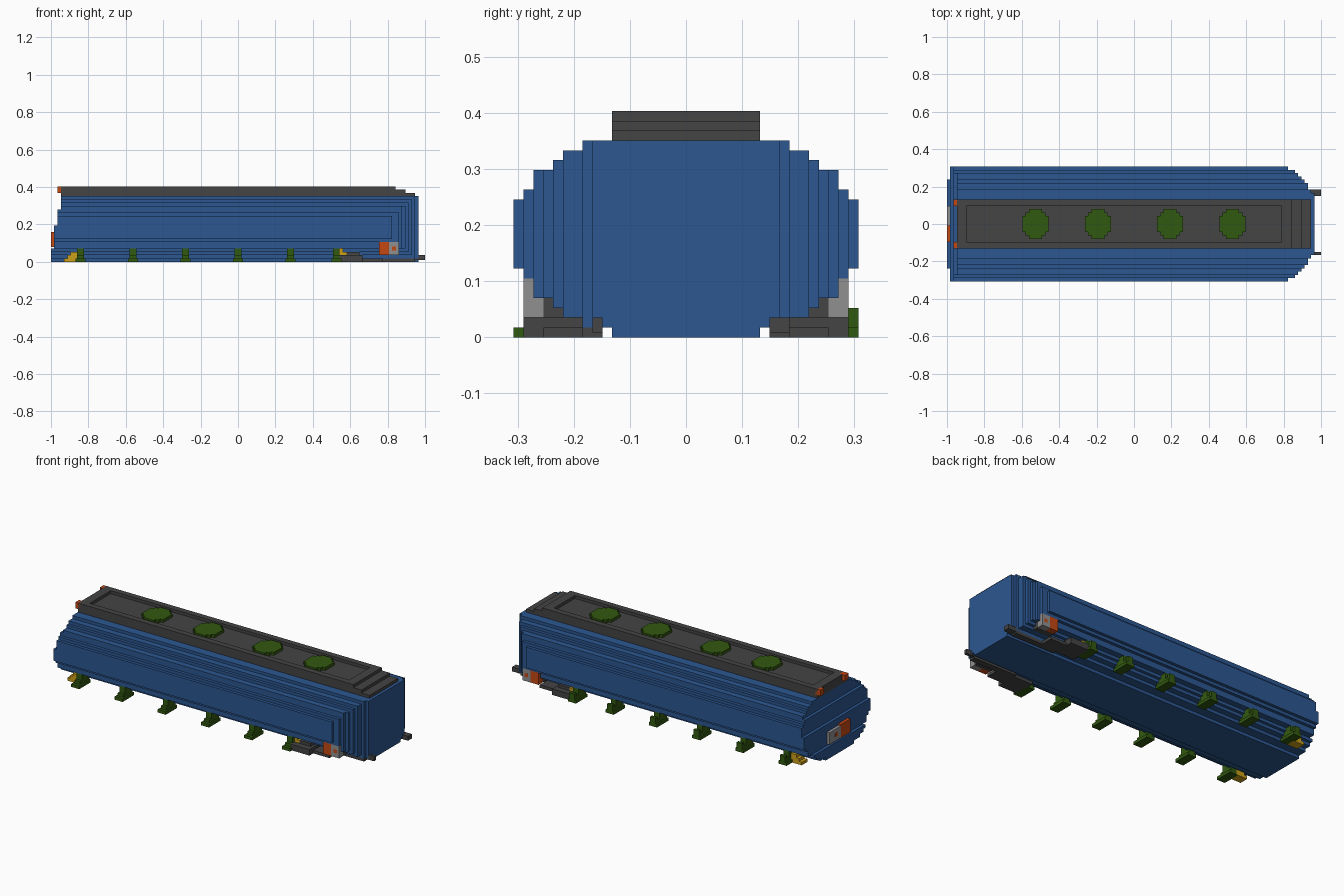
import bpy, bmesh
from mathutils import Vector

cube = bpy.data.objects.get("Cube")
if cube:
    bpy.data.objects.remove(cube, do_unlink=True)

U = 2 / 114  # size of one block; x counts from the rear, y from the middle, z from the floor


def material(name, rgb):
    m = bpy.data.materials.new(name)
    m.diffuse_color = (*rgb, 1)
    m.use_nodes = True
    m.node_tree.nodes["Principled BSDF"].inputs["Base Color"].default_value = (*rgb, 1)
    return m


BLUE = material("tank blue", (0.025, 0.095, 0.283))
DARK = material("dark grey", (0.058, 0.058, 0.058))
GREEN = material("dark green", (0.031, 0.10, 0.005))
ORANGE = material("signal orange", (0.56, 0.065, 0.007))
LIGHT = material("light grey", (0.28, 0.28, 0.28))
YELLOW = material("yellow", (0.60, 0.35, 0.01))


def blocks(name, mat, boxes):
    """One object made of boxes (x0, x1, y0, y1, z0, z1) in block units."""
    bm = bmesh.new()
    for x0, x1, y0, y1, z0, z1 in boxes:
        vs = bmesh.ops.create_cube(bm, size=1)["verts"]
        size = Vector((x1 - x0, y1 - y0, z1 - z0)) * U
        mid = Vector(((x0 + x1) / 2 - 57, (y0 + y1) / 2, (z0 + z1) / 2)) * U
        for v in vs:
            v.co = Vector(a * b for a, b in zip(v.co, size)) + mid
    me = bpy.data.meshes.new(name)
    bm.to_mesh(me)
    bm.free()
    me.materials.append(mat)
    ob = bpy.data.objects.new(name, me)
    bpy.context.collection.objects.link(ob)
    return ob


def mirror(boxes):
    """Boxes flipped to the other side of the middle plane."""
    return [(a, b, -d, -c, e, f) for a, b, c, d, e, f in boxes]


# Tank: nested shells (half width, bottom, top, nose end) cut by a leaning rear
shells = [(17.5, 7, 14, 104), (16.5, 6, 15, 106), (15.5, 4, 17, 107),
          (14.5, 4, 17, 108), (13.5, 3, 18, 109), (12.5, 2, 19, 110),
          (10.5, 1, 20, 111), (9.5, 1, 20, 112), (7.5, 0, 20, 112)]
rear = [(0, 4, 0), (4, 11, 1), (11, 16, 2), (16, 20, 3)]
tank = []
for w, z0, z1, end in shells:
    for r0, r1, start in rear:
        lo, hi = max(z0, r0), min(z1, r1)
        if lo < hi:
            tank.append((start, end, -w, w, lo, hi))
blocks("tank_body", BLUE, tank)

# Roof walkway: stepped front and a raised rim around a sunken floor
blocks("roof_walkway", DARK, [
    (3, 111, -7.5, 7.5, 20, 21), (3, 108, -7.5, 7.5, 21, 22),
    (3, 6, -7.5, 7.5, 22, 23), (102, 105, -7.5, 7.5, 22, 23),
    (6, 102, 5.5, 7.5, 22, 23), (6, 102, -7.5, -5.5, 22, 23)])

# Round hatches
for i, cx in enumerate((27, 46, 68, 87)):
    blocks(f"roof_hatch_{i + 1}", GREEN,
           [(cx - a, cx + a, -b, b, 22, 23) for a, b in ((4, 2.5), (3, 3.5), (2, 4.5))])

# Roof marker lamps at the rear corners
lamp = [(2, 4, 5.5, 7.5, 21, 23)]
blocks("roof_marker_left", ORANGE, lamp)
blocks("roof_marker_right", ORANGE, mirror(lamp))

# Rear plate
blocks("rear_plate_light", LIGHT, [(0, 1, -0.5, 5.5, 4.5, 8.5)])
blocks("rear_plate_orange", ORANGE, [(0, 1, -5.5, -0.5, 4.5, 9)])
blocks("rear_plate_dot", ORANGE, [(-0.05, 0.05, 1, 2.5, 6, 7.2)])

leg_x = (9, 25, 41, 57, 73, 87)
for side, flip in (("back", False), ("front", True)):
    def part(name, mat, boxes):
        return blocks(f"{side}_{name}", mat, mirror(boxes) if flip else boxes)

    # Support brackets: foot, step and post
    for i, x in enumerate(leg_x):
        foot = [(x - 1.5, x + 1.5, 11.5, 17.5, 0, 1),
                (x - 1, x + 1, 11.5, 16.5, 1, 2),
                (x - 1, x + 1, 12.5, 15.5, 2, 4)]
        if not flip:
            foot.append((x - 1, x + 1, 16.5, 17.5, 0, 3))
        part(f"bracket_{i + 1}", GREEN, foot)

    # Yellow wedges beside the end brackets
    part("rear_wedge", YELLOW, [(4 + s, 8, 11.5, 14.5, s, s + 1) for s in range(3)])
    part("nose_wedge", YELLOW, [(88, 91 - s, 11.5, 14.5, 1 + s, 2 + s) for s in range(3)])

    # Side box with orange end and dot
    part("side_box", LIGHT, [(103, 106, 14.5, 16.5, 2, 6)])
    part("side_box_end", ORANGE, [(100, 103, 14.5, 16.5, 2, 6)])
    part("side_box_dot", ORANGE, [(104, 105.2, 16.4, 16.52, 3.4, 4.6)])
    part("side_box_mount", DARK, [(100, 106, 12.5, 14.5, 2, 4)])

    # Landing gear box and coupling rod
    part("landing_box", DARK, [(88, 95, 9.5, 16.5, 0, 2), (90, 94, 11.5, 14.5, 2, 3)])
    part("coupling_rod", DARK, [(95, 111, 8.5, 10.5, 0, 1), (95, 101, 10.5, 14.5, 0, 1),
                                (109, 114, 8.5, 9.5 if flip else 10.5, 0.5, 2)])
